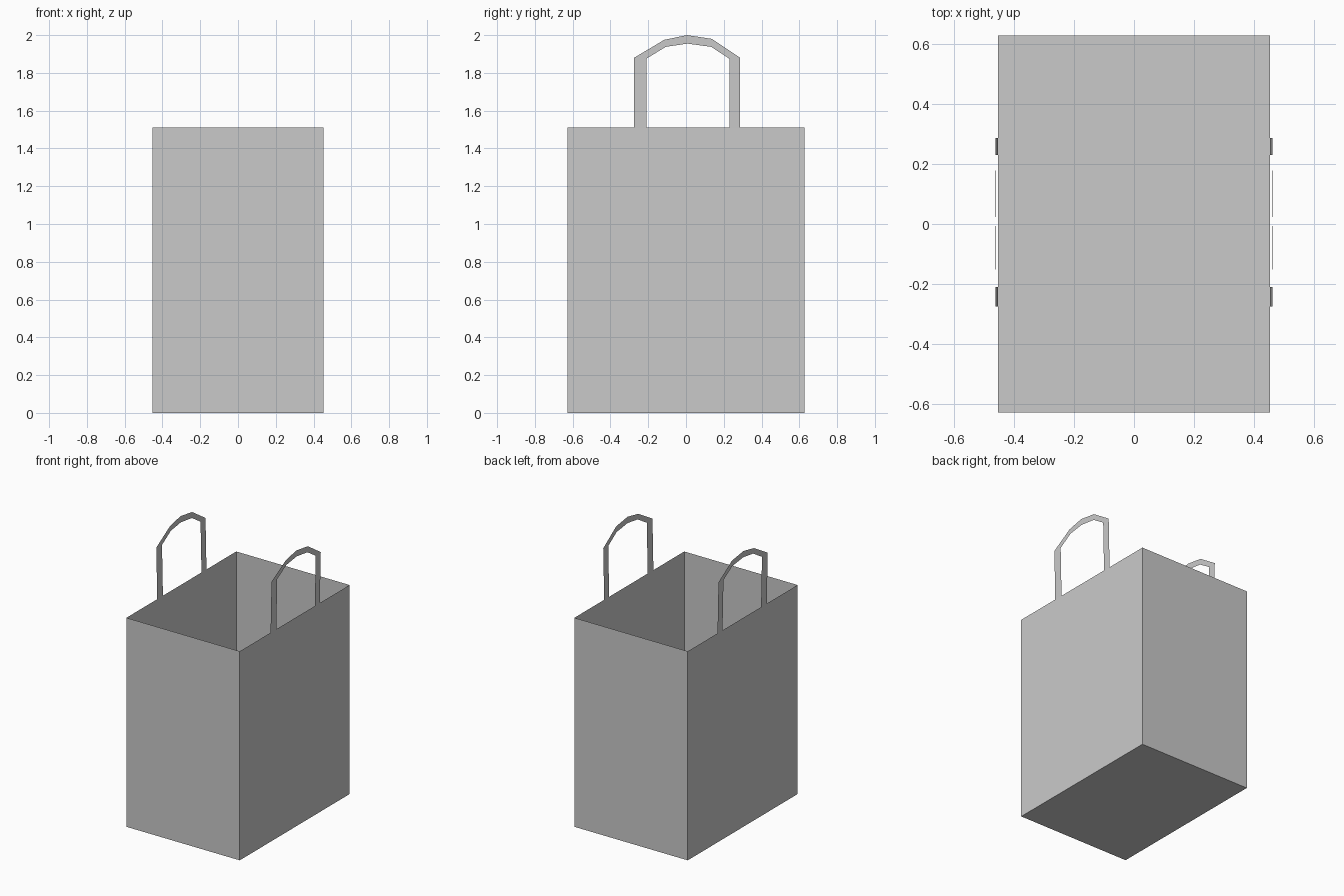
import bpy
import bmesh

HALF_X, HALF_Y, RIM = 0.453, 0.627, 1.51
TOP, LEAN = 2.0, 0.01

default = bpy.data.objects.get("Cube")
if default:
    bpy.data.objects.remove(default, do_unlink=True)

paper = bpy.data.materials.new("light grey paper")
paper.use_nodes = True
grey = (0.59, 0.59, 0.59, 1)
paper.diffuse_color = grey
paper.node_tree.nodes["Principled BSDF"].inputs["Base Color"].default_value = grey


def finish(bm, name):
    mesh = bpy.data.meshes.new(name)
    bm.to_mesh(mesh)
    bm.free()
    mesh.materials.append(paper)
    obj = bpy.data.objects.new(name, mesh)
    bpy.context.collection.objects.link(obj)
    return obj


# Open-topped bag: a box of single paper sheets without its lid
bm = bmesh.new()
bmesh.ops.create_cube(bm, size=1)
bmesh.ops.scale(bm, verts=bm.verts, vec=(2 * HALF_X, 2 * HALF_Y, RIM))
bmesh.ops.translate(bm, verts=bm.verts, vec=(0, 0, RIM / 2))
lid = [f for f in bm.faces if f.normal.z > 0.5]
bmesh.ops.delete(bm, geom=lid, context="FACES_ONLY")
finish(bm, "bag_body")

# Handle outline as (y, z) points along the outer and inner edges
outer = [(-0.275, RIM), (-0.275, 1.88), (-0.115, 1.975), (0.005, TOP),
         (0.137, 1.98), (0.287, 1.88), (0.287, RIM)]
inner = [(-0.21, RIM), (-0.21, 1.875), (-0.107, 1.938), (0.008, 1.955),
         (0.133, 1.938), (0.23, 1.875), (0.23, RIM)]


# Flat strip handles rising from the rim, leaning slightly outward
def handle(name, side):
    bm = bmesh.new()

    def point(y, z):
        lean = LEAN * (z - RIM) / (TOP - RIM)
        return bm.verts.new((side * (HALF_X + lean), y, z))

    pairs = [(point(*o), point(*i)) for o, i in zip(outer, inner)]
    for (o1, i1), (o2, i2) in zip(pairs, pairs[1:]):
        quad = (o1, i1, i2, o2)
        bm.faces.new(quad if side > 0 else quad[::-1])
    bm.normal_update()
    return finish(bm, name)


handle("left_handle", 1)
handle("right_handle", -1)
